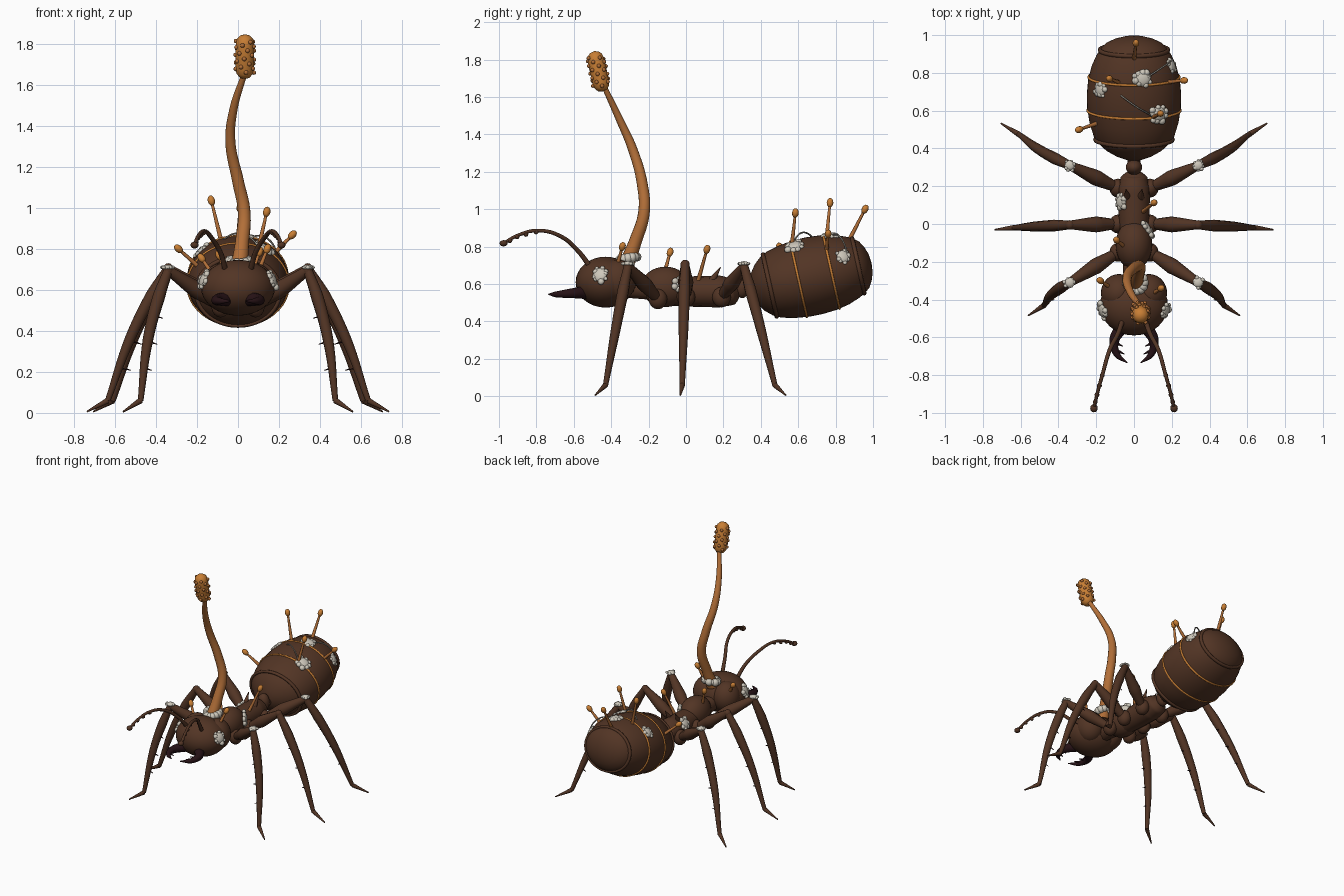
import bpy, bmesh, math, random
from mathutils import Vector, Matrix
from mathutils.bvhtree import BVHTree

random.seed(4)
if "Cube" in bpy.data.objects:
    bpy.data.objects.remove(bpy.data.objects["Cube"])


def material(name, rgb):
    m = bpy.data.materials.new(name)
    m.use_nodes = True
    m.diffuse_color = (*rgb, 1)
    m.node_tree.nodes["Principled BSDF"].inputs["Base Color"].default_value = (*rgb, 1)
    return m


BROWN = material("dark_brown", (0.085, 0.035, 0.018))
MAROON = material("blackish_maroon", (0.02, 0.006, 0.008))
STALK = material("orange_brown", (0.45, 0.16, 0.04))
ORANGE = material("orange", (0.58, 0.21, 0.035))
WHITE = material("off_white", (0.62, 0.58, 0.5))
GREY = material("grey_thread", (0.3, 0.28, 0.24))


def finish(name, bm, mat):
    bmesh.ops.recalc_face_normals(bm, faces=bm.faces)
    for f in bm.faces:
        f.smooth = True
    me = bpy.data.meshes.new(name)
    bm.to_mesh(me)
    bm.free()
    me.materials.append(mat)
    ob = bpy.data.objects.new(name, me)
    bpy.context.collection.objects.link(ob)
    return ob


def frame(pos, direction, scale=(1, 1, 1)):
    q = Vector(direction).to_track_quat('Z', 'Y')
    return Matrix.LocRotScale(Vector(pos), q, Vector(scale))


def ball(bm, pos, radii, direction=(0, 0, 1), seg=12):
    bmesh.ops.create_uvsphere(bm, u_segments=seg, v_segments=max(6, seg // 2), radius=1,
                              matrix=frame(pos, direction, radii))


def blob(name, pos, radii, mat=BROWN, direction=(0, 0, 1), seg=32):
    bm = bmesh.new()
    ball(bm, pos, radii, direction, seg)
    return finish(name, bm, mat)


def lathe(name, profile, matrix, mat, seg=48):
    bm = bmesh.new()
    verts = [bm.verts.new((r, 0, h)) for r, h in profile]
    edges = [bm.edges.new(p) for p in zip(verts, verts[1:])]
    bmesh.ops.spin(bm, geom=verts + edges, axis=(0, 0, 1), cent=(0, 0, 0),
                   angle=math.tau, steps=seg)
    bmesh.ops.remove_doubles(bm, verts=bm.verts, dist=0.0005)
    bm.transform(matrix)
    return finish(name, bm, mat)


def tube(name, pts, radii, mat=BROWN, res=3):
    cu = bpy.data.curves.new(name, 'CURVE')
    cu.dimensions = '3D'
    cu.bevel_depth = 1
    cu.bevel_resolution = res
    cu.resolution_u = 8
    cu.use_fill_caps = True
    sp = cu.splines.new('BEZIER')
    sp.bezier_points.add(len(pts) - 1)
    for p, co, r in zip(sp.bezier_points, pts, radii):
        p.co, p.radius = co, r
        p.handle_left_type = p.handle_right_type = 'AUTO'
    ob = bpy.data.objects.new(name, cu)
    bpy.context.collection.objects.link(ob)
    bpy.ops.object.select_all(action='DESELECT')
    ob.select_set(True)
    bpy.context.view_layer.objects.active = ob
    bpy.ops.object.convert(target='MESH')
    ob = bpy.context.object
    ob.data.materials.clear()
    ob.data.materials.append(mat)
    bpy.ops.object.shade_smooth()
    return ob


def fuzz(name, pos, normal, r, thick=0.3):
    # lumpy cushion lying flat against a surface
    bm = bmesh.new()
    m = frame(pos, normal)
    ball(bm, pos, (r * 0.8, r * 0.8, r * thick), normal)
    for i in range(9):
        a = math.tau * i / 9 + random.uniform(-0.25, 0.25)
        d, k = r * random.uniform(0.55, 0.85), r * random.uniform(0.22, 0.38)
        ball(bm, m @ Vector((d * math.cos(a), d * math.sin(a), 0)), (k, k, k * 0.8), normal, 8)
    return finish(name, bm, WHITE)


def hit(host, origin, direction):
    bpy.context.view_layer.update()
    tree = BVHTree.FromObject(host, bpy.context.evaluated_depsgraph_get())
    loc, nor, _, _ = tree.ray_cast(Vector(origin), Vector(direction))
    return loc, nor


# head with two rear lobes, and the neck
head = blob("head", (0, -0.43, 0.61), (0.18, 0.16, 0.136))
for s, side in ((1, "left"), (-1, "right")):
    blob(f"{side}_head_lobe", (s * 0.08, -0.365, 0.62), (0.095, 0.1, 0.11))
tube("neck", [(0, -0.33, 0.58), (0, -0.15, 0.57)], [0.055, 0.06])

# thorax and waist
thorax = blob("front_thorax", (0, -0.11, 0.585), (0.097, 0.13, 0.108))
rear_thorax = tube("rear_thorax", [(0, -0.1, 0.56), (0, 0.05, 0.56), (0, 0.18, 0.56),
                                   (0, 0.25, 0.56), (0, 0.285, 0.57)],
                   [0.075, 0.082, 0.085, 0.07, 0.02], res=6)
blob("waist_node", (0, 0.3, 0.585), (0.043, 0.04, 0.06))
tube("waist", [(0, 0.24, 0.56), (0, 0.38, 0.58)], [0.03, 0.035])

# barrel abdomen, tilted up at the rear
TILT = math.radians(12.5)
axis = Matrix.Translation((0, 0.665, 0.64)) @ Matrix.Rotation(TILT - math.pi / 2, 4, 'X') \
    @ Matrix.Diagonal((1, 0.84, 1, 1))
abdomen = lathe("abdomen", [(0, -0.335), (0.05, -0.328), (0.1, -0.308), (0.15, -0.278),
                            (0.19, -0.24), (0.215, -0.2), (0.236, -0.13), (0.248, -0.05),
                            (0.25, 0.02), (0.243, 0.1), (0.226, 0.17), (0.2, 0.23),
                            (0.175, 0.27), (0.15, 0.295), (0.11, 0.315), (0.06, 0.33),
                            (0, 0.335)], axis, BROWN)


def band(name, h, r, t, mat):
    pts = [(r + t * math.cos(a), h + t * math.sin(a))
           for a in (math.tau * i / 8 for i in range(9))]
    lathe(name, pts, axis, mat)


band("front_ridge", -0.222, 0.204, 0.012, BROWN)
band("rear_ridge", 0.262, 0.18, 0.012, BROWN)
band("front_stripe", -0.065, 0.246, 0.007, ORANGE)
band("rear_stripe", 0.115, 0.24, 0.007, ORANGE)

# legs: hip, knee, ankle, toe
LEGS = {
    "front": ((0.085, -0.15, 0.52), (0.34, -0.31, 0.695), (0.475, -0.43, 0.06), (0.56, -0.485, 0.006)),
    "middle": ((0.085, 0.0, 0.53), (0.34, -0.005, 0.705), (0.635, -0.02, 0.06), (0.737, -0.03, 0.006)),
    "hind": ((0.085, 0.19, 0.53), (0.34, 0.31, 0.695), (0.61, 0.475, 0.06), (0.705, 0.533, 0.006)),
}
for s, side in ((1, "left"), (-1, "right")):
    flip = Vector((s, 1, 1))
    for leg, joints in LEGS.items():
        hip, knee, ankle, toe = (Vector(j) * flip for j in joints)
        tag = f"{side}_{leg}"
        bow = Vector((s * 0.025, 0, 0.01))
        blob(tag + "_hip", hip, (0.045, 0.05, 0.055), seg=16)
        tube(tag + "_thigh", [hip, hip.lerp(knee, 0.45), knee], [0.025, 0.042, 0.023])
        blob(tag + "_knee", knee, (0.025, 0.025, 0.025), seg=12)
        tube(tag + "_shin", [knee, knee.lerp(ankle, 0.22) + bow * 0.7,
                             knee.lerp(ankle, 0.55) + bow, ankle],
             [0.023, 0.031, 0.026, 0.014])
        tube(tag + "_foot", [ankle, toe], [0.015, 0.004])
        for i, f in enumerate((0.36, 0.56, 0.76)):
            p = knee.lerp(ankle, f) + bow * 0.9
            tube(f"{tag}_spur_{i}", [p, p + Vector((-s * 0.045, 0, -0.014))],
                 [0.007, 0.002], MAROON, 1)
        if leg != "middle":
            fuzz(tag + "_knee_fuzz", knee + Vector((0, 0, 0.014)), (0, 0, 1), 0.034, 0.4)

    # antenna with beads along the outer half
    path = [(0.06, -0.51, 0.69), (0.085, -0.58, 0.78), (0.13, -0.67, 0.855),
            (0.165, -0.79, 0.886), (0.195, -0.9, 0.86), (0.212, -0.975, 0.818)]
    path = [Vector(p) * flip for p in path]
    tube(side + "_antenna", path, [0.014, 0.012, 0.011, 0.01, 0.009, 0.009])
    for i, (a, b, f) in enumerate(((3, 4, 0.1), (3, 4, 0.6), (4, 5, 0.05), (4, 5, 0.55))):
        blob(f"{side}_antenna_bead_{i}", path[a].lerp(path[b], f) - Vector((0, 0, 0.005)),
             (0.013, 0.013, 0.013), seg=10)
    blob(side + "_antenna_tip", path[-1], (0.02, 0.022, 0.017), seg=12)

    # curved jaw with teeth, and the back spine
    jaw = [Vector(p) * flip for p in ((0.06, -0.54, 0.555), (0.105, -0.62, 0.55),
                                      (0.09, -0.69, 0.545), (0.035, -0.735, 0.545))]
    tube(side + "_jaw", jaw, [0.036, 0.026, 0.017, 0.003], MAROON)
    for i, f in enumerate((0.1, 0.7)):
        p = jaw[1].lerp(jaw[2], f)
        tube(f"{side}_jaw_tooth_{i}", [p, p + Vector((-s * 0.045, -0.02, 0))],
             [0.011, 0.002], MAROON, 1)
    tube(side + "_back_spine", [(s * 0.035, 0.14, 0.62), (s * 0.042, 0.185, 0.69)], [0.02, 0.002])
    loc, nor = hit(head, (s * 3, -0.46, 0.65), (-s, 0, 0))
    fuzz(side + "_cheek_fuzz", loc, nor, 0.05)

# tall curved stalk with a knobbly club
tube("stalk", [(0.005, -0.32, 0.7), (0.02, -0.27, 0.83), (0.03, -0.225, 0.98), (0.0, -0.233, 1.13),
               (-0.037, -0.285, 1.32), (-0.022, -0.355, 1.48), (0.03, -0.435, 1.65)],
     [0.042, 0.034, 0.031, 0.029, 0.025, 0.02, 0.014], STALK, 5)
low, high = Vector((0.032, -0.445, 1.63)), Vector((0.035, -0.492, 1.845))
up = high - low
club = frame(low, up)
L = up.length
lathe("club", [(0, 0), (0.025, 0.006), (0.04, 0.025), (0.045, 0.05), (0.045, L - 0.05),
               (0.039, L - 0.022), (0.023, L - 0.006), (0, L)], club, ORANGE, 24)
bm = bmesh.new()
for i in range(32):
    a = i * 2.4
    ball(bm, club @ Vector((0.045 * math.cos(a), 0.045 * math.sin(a), 0.03 + (L - 0.06) * i / 31)),
         (0.011, 0.011, 0.011), seg=8)
finish("club_knobs", bm, STALK)
bm = bmesh.new()
for i in range(14):
    a = math.tau * i / 14
    r = random.uniform(0.018, 0.027)
    ball(bm, (0.005 + 0.047 * math.cos(a), -0.31 + 0.047 * math.sin(a), 0.738 + 0.008 * math.sin(a)),
         (r, r, r), seg=10)
finish("stalk_collar", bm, WHITE)

# small pins: base and tip
PINS = [((0, 0.87, 0.83), (0.01, 0.957, 1.0)), ((-0.08, 0.75, 0.83), (-0.13, 0.77, 1.035)),
        ((0.17, 0.75, 0.77), (0.265, 0.76, 0.868)), ((0.1, 0.565, 0.8), (0.14, 0.585, 0.98)),
        ((-0.19, 0.535, 0.71), (-0.29, 0.5, 0.8)), ((-0.12, -0.34, 0.67), (-0.178, -0.3, 0.755)),
        ((0.1, -0.37, 0.69), (0.143, -0.34, 0.8)), ((0.04, 0.06, 0.6), (0.105, 0.112, 0.785)),
        ((-0.05, -0.12, 0.64), (-0.092, -0.085, 0.77))]
for i, (a, b) in enumerate(PINS):
    tube(f"pin_{i}_stem", [a, b], [0.012, 0.007], STALK, 2)
    blob(f"pin_{i}_tip", b, (0.018, 0.018, 0.026), ORANGE, Vector(b) - Vector(a), 12)

# fuzzy patches on the upper surfaces
for i, (host, x, y, r) in enumerate(((abdomen, -0.18, 0.71, 0.045), (abdomen, 0.045, 0.77, 0.055),
                                     (abdomen, 0.13, 0.58, 0.055), (abdomen, 0.2, 0.84, 0.045),
                                     (rear_thorax, -0.07, 0.115, 0.048), (thorax, 0.068, -0.02, 0.06))):
    loc, nor = hit(host, (x, y, 3), (0, 0, -1))
    fuzz(f"back_fuzz_{i}", loc, nor, r)

# thin threads draped over the abdomen
for i, (a, b) in enumerate((((-0.07, 0.68), (0.1, 0.57)), ((0.06, 0.77), (0.2, 0.87)))):
    pts = []
    for f in (0, 0.25, 0.5, 0.75, 1):
        x, y = Vector(a).lerp(Vector(b), f)
        loc, nor = hit(abdomen, (x, y, 3), (0, 0, -1))
        pts.append(loc + nor * 0.03 * math.sin(math.pi * f))
    tube(f"thread_{i}", pts, [0.0045] * 5, GREY, 1)
